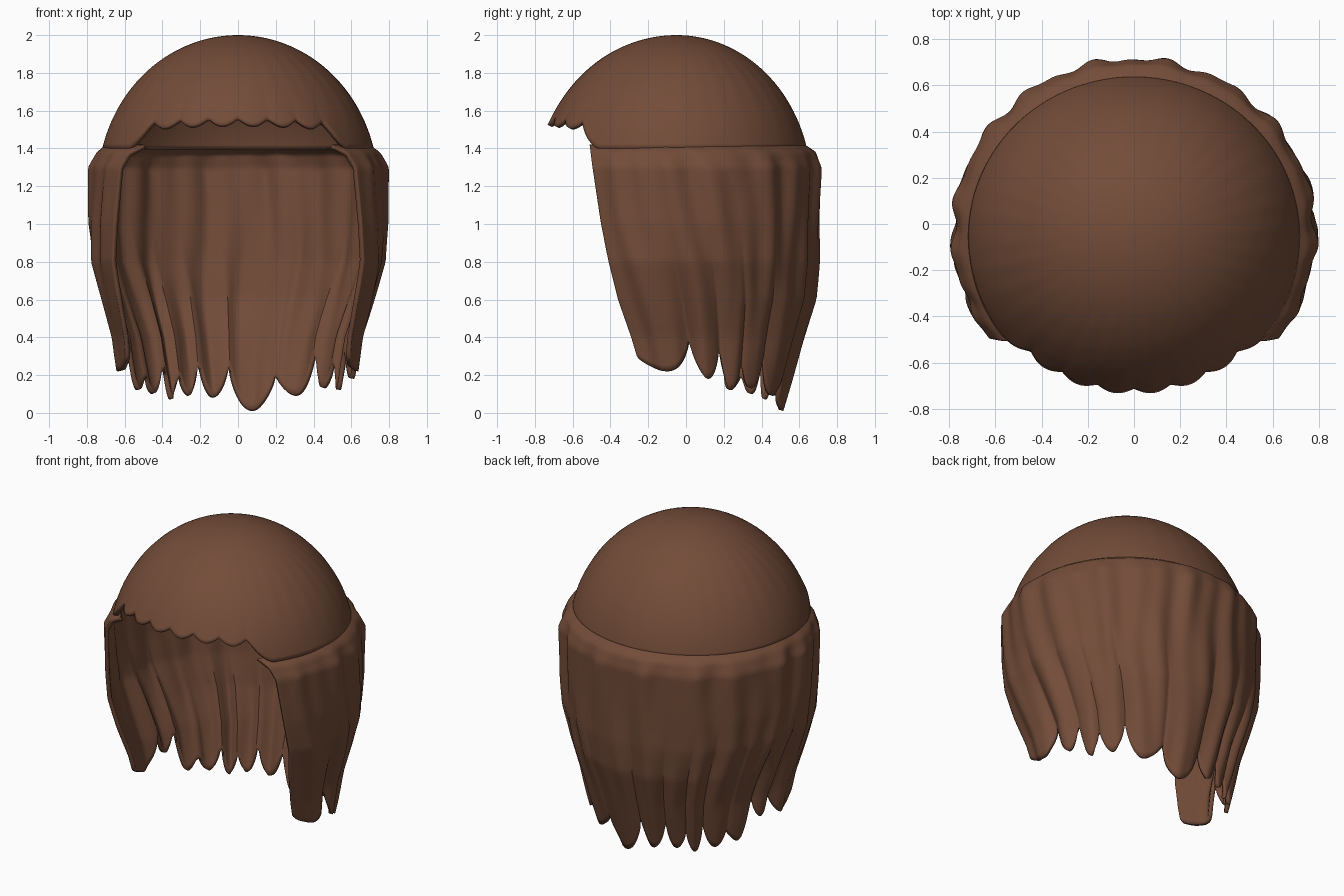
import bpy, bmesh
from math import sin, cos, pi, acos, sqrt, radians, degrees

if "Cube" in bpy.data.objects:
    bpy.data.objects.remove(bpy.data.objects["Cube"])

# One flat colour
hair = bpy.data.materials.new("brown hair")
hair.use_nodes = True
colour = (0.171, 0.072, 0.040, 1)
hair.diffuse_color = colour
bsdf = hair.node_tree.nodes["Principled BSDF"]
bsdf.inputs["Base Color"].default_value = colour
bsdf.inputs["Roughness"].default_value = 0.8


def lerp(a, b, t):
    return a + (b - a) * t


def smooth(t):
    t = min(1, max(0, t))
    return t * t * (3 - 2 * t)


def shell(name, point, columns, rows, thickness):
    """Sheet from point(u, v), u across and v down, given a thickness inward."""
    bm = bmesh.new()
    grid = [[bm.verts.new(point(i / columns, j / rows)) for i in range(columns + 1)]
            for j in range(rows + 1)]
    for j in range(rows):
        for i in range(columns):
            bm.faces.new((grid[j][i], grid[j][i + 1], grid[j + 1][i + 1], grid[j + 1][i]))
    bmesh.ops.remove_doubles(bm, verts=bm.verts, dist=0.0001)
    mesh = bpy.data.meshes.new(name)
    bm.to_mesh(mesh)
    bm.free()
    obj = bpy.data.objects.new(name, mesh)
    bpy.context.collection.objects.link(obj)
    mesh.materials.append(hair)
    solid = obj.modifiers.new("thickness", "SOLIDIFY")
    solid.thickness = thickness
    solid.offset = -1
    bpy.ops.object.select_all(action="DESELECT")
    obj.select_set(True)
    bpy.context.view_layer.objects.active = obj
    bpy.ops.object.shade_smooth_by_angle(angle=radians(50))
    return obj


# Cap: half ellipsoid, its edge raised into a toothed fringe at the front
def cap_point(u, v):
    a = (u - 0.5) * 2 * pi              # 0 at the back, +-pi at the front
    side = pi - abs(a)                  # angle away from the front
    fringe = 1 - smooth((side - 0.74) / 0.22)
    tooth = abs(sin(a * 13))
    edge = 1.4 + fringe * (0.125 - 0.04 * side ** 2 + 0.035 * (1 - tooth))
    t = v * acos((edge - 1.2) / 0.8)
    depth = 0.713 if cos(a) > 0 else 0.742
    r = sin(t) * (1 + 0.012 * fringe * tooth * v ** 8)
    r += 0.003 * sin(a * 34) * smooth((v - 0.2) * 2) * (1 - v)
    return 0.742 * r * sin(a), -0.05 + depth * r * cos(a), 1.2 + 0.8 * cos(t)


shell("hair_cap", cap_point, 480, 40, 0.025)

# Curtain rings: height, half width, back y, front edge y
RINGS = [(1.42, .70, .63, -.51), (1.38, .75, .69, -.505), (1.3, .785, .715, -.495),
         (1.0, .785, .705, -.45), (.8, .77, .70, -.41), (.6, .71, .68, -.36),
         (.4, .65, .62, -.29), (.2, .62, .56, -.23), (0, .58, .50, -.2)]

# Lock ends: angle from the back where a lock starts, notch height, tip height
LOCKS = [(-112, .30, .22), (-84, .43, .26), (-71, .40, .12), (-57, .2, .1),
         (-43, .26, .07), (-33, .2, .09), (-21, .27, .08), (-5, .25, .01),
         (20, .2, .09), (43, .32, .13), (58, .28, .12), (70, .36, .18),
         (85, .40, .22), (112, .3, .3)]


def ring(z):
    for a, b in zip(RINGS, RINGS[1:]):
        if z >= b[0]:
            t = (a[0] - z) / (a[0] - b[0])
            return [lerp(p, q, t) for p, q in zip(a[1:], b[1:])]
    return RINGS[-1][1:]


def lock_at(angle):
    for a, b in zip(LOCKS, LOCKS[1:]):
        if angle <= b[0]:
            s = (angle - a[0]) / (b[0] - a[0])
            bulge = max(0, sin(pi * s))
            return lerp(lerp(a[1], b[1], s), a[2], bulge ** 0.6), bulge
    return LOCKS[-1][1], 0


# Curtain: wavy sheet around sides and back, ending in pointed locks
def curtain_point(u, v):
    u = u * 2 - 1
    end, bulge = lock_at(u * 112)
    z = lerp(1.42, end, v ** 1.3)
    wide, back, front = ring(z)
    y0 = -0.04
    a = u * acos((front - y0) / (back - y0))
    wave = sin(u * 37 + 1.2 * sin(z * 4)) + 0.7 * sin(u * 61 + 2 + sin(z * 5 + u * 6))
    calm = smooth((1 - abs(u)) * 8)
    r = 1 + 0.014 * wave * smooth(v * 5) * calm * (1 - 0.4 * v)
    r += (bulge - 0.6) * 0.06 * smooth((v - 0.45) * 2) * calm
    return wide * r * sin(a), y0 + (back - y0) * r * cos(a), z


shell("hair_curtain", curtain_point, 360, 48, 0.025)
